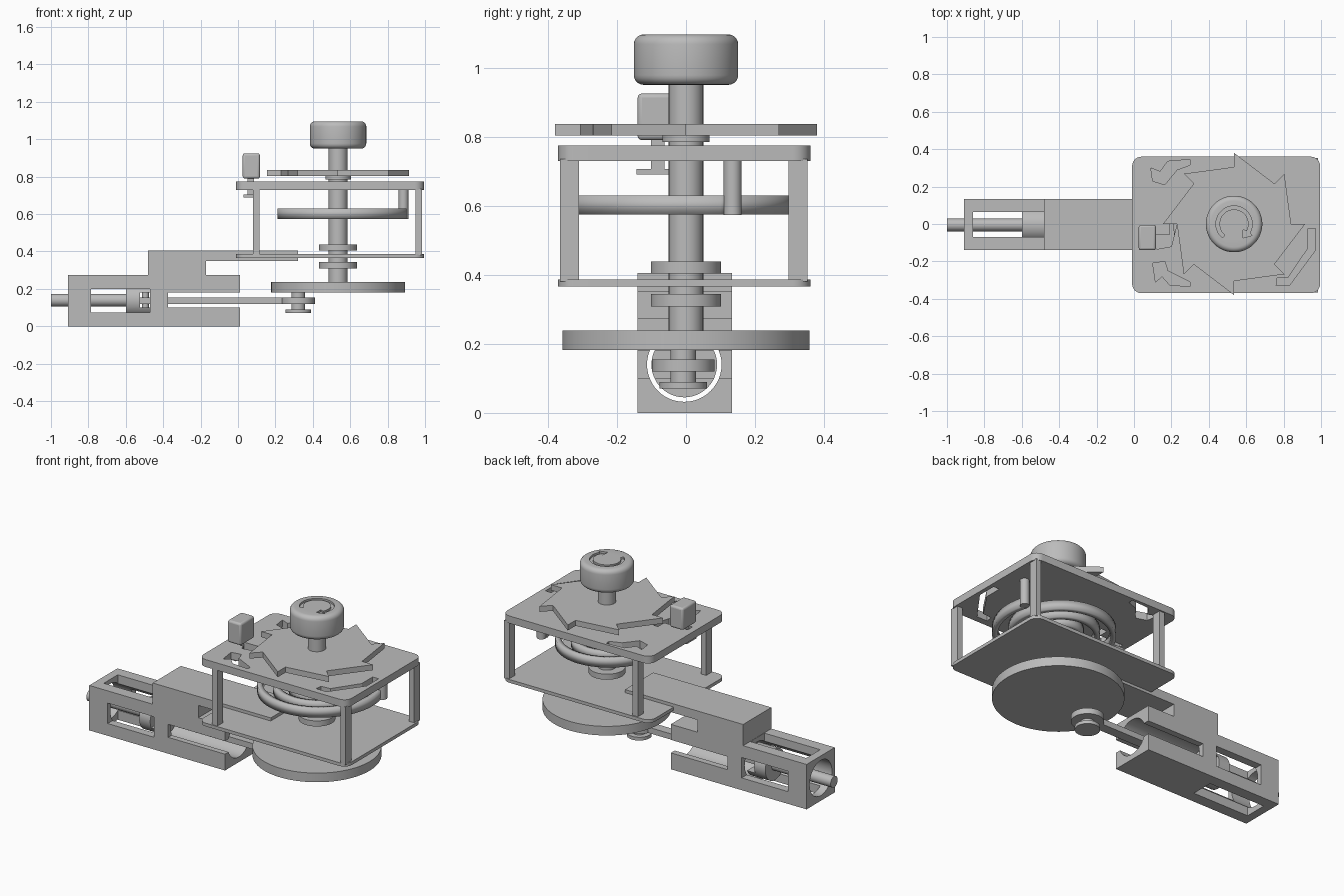
import bpy, bmesh
from math import cos, sin, pi, radians
from mathutils import Matrix

if "Cube" in bpy.data.objects:
    bpy.data.objects.remove(bpy.data.objects["Cube"])

grey = bpy.data.materials.new("plain grey")
grey.use_nodes = True
COLOUR = (0.5, 0.5, 0.5, 1)
grey.diffuse_color = COLOUR
grey.node_tree.nodes["Principled BSDF"].inputs["Base Color"].default_value = COLOUR

AXIS = 0.535  # x of the main shaft
BORE_Z = 0.14


def finish(name, bm):
    bmesh.ops.recalc_face_normals(bm, faces=bm.faces)
    mesh = bpy.data.meshes.new(name)
    bm.to_mesh(mesh)
    bm.free()
    ob = bpy.data.objects.new(name, mesh)
    bpy.context.collection.objects.link(ob)
    mesh.materials.append(grey)
    return ob


def prism(name, outline, low, high, along="z"):
    """Extrude a flat outline along z, or an x-z outline along y."""
    bm = bmesh.new()
    place = (lambda a, b: (a, b, low)) if along == "z" else (lambda a, b: (a, low, b))
    face = bm.faces.new([bm.verts.new(place(a, b)) for a, b in outline])
    side = bmesh.ops.extrude_face_region(bm, geom=[face])["geom"]
    depth = high - low
    shift = (0, 0, depth) if along == "z" else (0, depth, 0)
    bmesh.ops.translate(bm, vec=shift, verts=[v for v in side if isinstance(v, bmesh.types.BMVert)])
    return finish(name, bm)


def box(name, x, y, z, bevel=0):
    ob = prism(name, [(x[0], y[0]), (x[1], y[0]), (x[1], y[1]), (x[0], y[1])], *z)
    if bevel:
        mod = ob.modifiers.new("rounded edges", "BEVEL")
        mod.width, mod.segments = bevel, 3
    return ob


def cylinder(name, x, y, r, z, sides=64):
    ring = [(x + r * cos(2 * pi * i / sides), y + r * sin(2 * pi * i / sides)) for i in range(sides)]
    return prism(name, ring, *z)


def rod_x(name, r, x, sides=48):
    bm = bmesh.new()
    bmesh.ops.create_cone(bm, cap_ends=True, segments=sides, radius1=r, radius2=r, depth=x[1] - x[0],
                          matrix=Matrix.Translation(((x[0] + x[1]) / 2, -0.005, BORE_Z)) @ Matrix.Rotation(pi / 2, 4, "Y"))
    return finish(name, bm)


def rounded_plate(name, x, y, z, r):
    pts = []
    for cx, cy, start in ((x[1] - r, y[1] - r, 0), (x[0] + r, y[1] - r, 90),
                          (x[0] + r, y[0] + r, 180), (x[1] - r, y[0] + r, 270)):
        pts += [(cx + r * cos(radians(start + a)), cy + r * sin(radians(start + a))) for a in range(0, 91, 15)]
    return prism(name, pts, *z)


def cut(target, cutters):
    for c in cutters:
        mod = target.modifiers.new("cut", "BOOLEAN")
        mod.operation, mod.solver, mod.object = "DIFFERENCE", "EXACT", c
    graph = bpy.context.evaluated_depsgraph_get()
    mesh = bpy.data.meshes.new_from_object(target.evaluated_get(graph))
    target.modifiers.clear()
    target.data = mesh
    for c in cutters:
        bpy.data.objects.remove(c)


# Cylinder housing with its bracket tongue
housing = prism("cylinder_housing", [
    (-0.91, 0), (0.01, 0), (0.01, 0.1), (-0.375, 0.1), (-0.375, 0.18), (0.01, 0.18), (0.01, 0.275),
    (-0.17, 0.275), (-0.17, 0.35), (0.32, 0.35), (0.32, 0.405), (-0.48, 0.405), (-0.48, 0.275),
    (-0.91, 0.275)], -0.14, 0.133, along="y")
cut(housing, [rod_x("bore_cutter", 0.108, (-1.1, 0.2)),
              box("side_window_cutter", (-0.785, -0.47), (-0.3, 0.3), (0.075, 0.2)),
              box("top_window_cutter", (-0.86, -0.482), (-0.07, 0.065), (-0.1, 0.35))])

# Piston, its shaft and the connecting rod
piston = rod_x("piston", 0.095, (-0.6, -0.47))
cut(piston, [box("fork_cutter", (-0.525, -0.4), (-0.2, 0.2), (0.1, 0.18))])
rod_x("piston_shaft", 0.034, (-1.0, -0.59))
cylinder("piston_pin", -0.495, -0.005, 0.018, (0.08, 0.2), 24)
box("connecting_rod", (-0.525, 0.3), (-0.035, 0.025), (0.12, 0.155))
for name, r, z in (("rod_eye", 0.09, (0.12, 0.155)), ("crank_pin", 0.037, (0.075, 0.19)),
                   ("crank_cap", 0.069, (0.07, 0.09))):
    cylinder(name, 0.322, -0.008, r, z)

# Main shaft, flywheel and collars
for name, r, z in (("main_shaft", 0.05, (0.2, 0.96)), ("flywheel", 0.358, (0.182, 0.238)),
                   ("lower_collar", 0.102, (0.308, 0.345)), ("upper_collar", 0.102, (0.404, 0.438)),
                   ("ratchet_collar", 0.068, (0.785, 0.805))):
    cylinder(name, AXIS, 0, r, z, 96)

# Frame plates and corner posts
PLATE_X, PLATE_Y = (-0.01, 0.995), (-0.37, 0.36)
rounded_plate("bottom_plate", PLATE_X, PLATE_Y, (0.366, 0.386), 0.05)
top_plate = rounded_plate("top_plate", PLATE_X, PLATE_Y, (0.73, 0.775), 0.05)
arrows = [
    [(0.1, 0.23), (0.165, 0.21), (0.23, 0.29), (0.3, 0.315), (0.3, 0.345), (0.18, 0.335), (0.14, 0.28), (0.09, 0.3)],
    [(0.1, -0.21), (0.165, -0.2), (0.18, -0.25), (0.3, -0.31), (0.3, -0.335), (0.19, -0.325), (0.15, -0.28), (0.115, -0.31)],
    [(0.93, -0.025), (0.97, -0.025), (0.97, -0.14), (0.83, -0.33), (0.76, -0.33), (0.765, -0.29), (0.825, -0.285), (0.93, -0.13)],
    [(0.03, -0.06), (0.19, -0.06), (0.19, 0), (0.23, 0), (0.2, -0.12), (0.12, -0.135), (0.11, -0.105), (0.03, -0.105)]]
cut(top_plate, [prism("slot_cutter", pts, 0.6, 0.9) for pts in arrows])
for side, x in (("left", (0.95, 0.985)), ("right", (0.08, 0.115))):
    for end, y in (("front", (-0.365, -0.31)), ("back", (0.297, 0.352))):
        box(f"{end}_{side}_post", x, y, (0.38, 0.735))

# Coiled mainspring and its anchor pin
bm = bmesh.new()
STEPS, TURNS = 240, 3.5
last = None
for i in range(STEPS + 1):
    t = i / STEPS
    a = radians(21) + 2 * pi * TURNS * (t - 1)
    r = 0.05 + 0.307 * t
    pair = [bm.verts.new((AXIS + r * cos(a), r * sin(a), z)) for z in (0.575, 0.63)]
    if last:
        bm.faces.new((last[0], pair[0], pair[1], last[1]))
    last = pair
spring = finish("mainspring", bm)
mod = spring.modifiers.new("thickness", "SOLIDIFY")
mod.thickness, mod.offset = 0.03, 0
cylinder("spring_anchor_pin", 0.885, 0.135, 0.026, (0.573, 0.74), 32)

# Ratchet wheel with radial catch faces
teeth = []
for k in range(8):
    a = k * pi / 4
    teeth += [(AXIS + r * cos(a), r * sin(a)) for r in (0.38, 0.305)]
prism("ratchet_wheel", teeth, 0.803, 0.837)

# Sliding release button
box("release_button", (0.025, 0.117), (-0.14, -0.005), (0.79, 0.925), 0.012)
box("release_stem", (0.05, 0.085), (-0.102, -0.062), (0.69, 0.8))
box("release_foot", (0.03, 0.085), (-0.143, -0.05), (0.69, 0.706))

# Winding knob with an engraved turn arrow
knob = cylinder("winding_knob", AXIS, 0, 0.151, (0.95, 1.096), 96)
mod = knob.modifiers.new("rounded rims", "BEVEL")
mod.width, mod.segments, mod.limit_method, mod.angle_limit = 0.028, 5, "ANGLE", radians(40)
sweep = [radians(a) for a in range(230, -31, -10)]
outline = [(AXIS + 0.097 * cos(a), 0.097 * sin(a)) for a in sweep]
outline += [(AXIS + r * cos(radians(a)), r * sin(radians(a))) for r, a in ((0.115, -32), (0.088, -58), (0.058, -32))]
outline += [(AXIS + 0.078 * cos(a), 0.078 * sin(a)) for a in reversed(sweep)]
cut(knob, [prism("arrow_cutter", outline, 1.084, 1.2)])

# Smooth round sides, keep hard edges
bpy.ops.object.select_all(action="DESELECT")
for ob in bpy.context.scene.objects:
    if ob.type == "MESH":
        ob.select_set(True)
        bpy.context.view_layer.objects.active = ob
bpy.ops.object.shade_smooth_by_angle(angle=radians(30))
